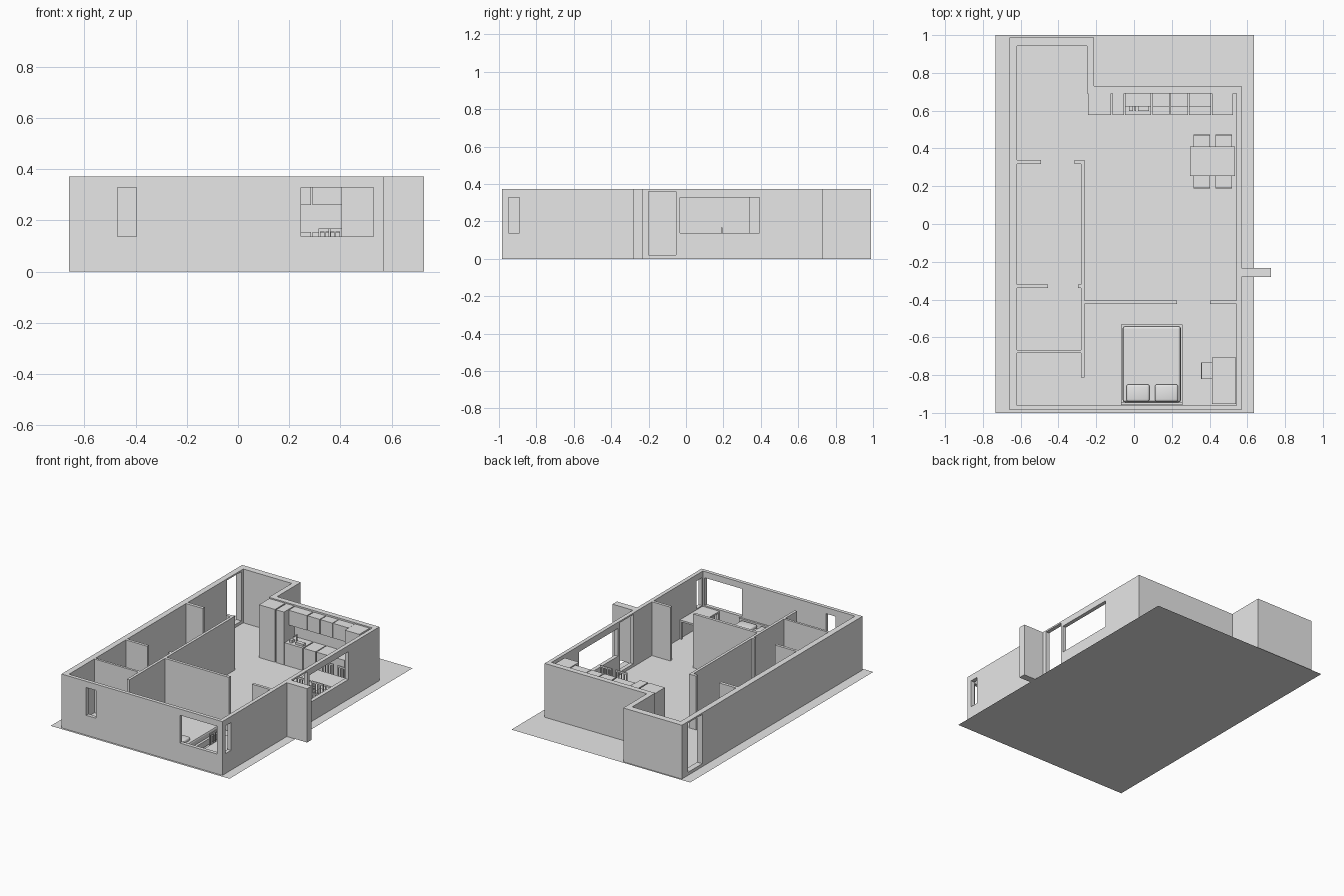
import bpy, bmesh
from mathutils import Matrix, Vector

if "Cube" in bpy.data.objects:
    bpy.data.objects.remove(bpy.data.objects["Cube"])

GREY = (0.8, 0.8, 0.8, 1)
mat = bpy.data.materials.new("plain grey")
mat.use_nodes = True
mat.diffuse_color = GREY
mat.node_tree.nodes["Principled BSDF"].inputs["Base Color"].default_value = GREY
H = 0.372  # wall height


def make(name, bm):
    bmesh.ops.recalc_face_normals(bm, faces=bm.faces)
    me = bpy.data.meshes.new(name)
    bm.to_mesh(me)
    bm.free()
    me.materials.append(mat)
    ob = bpy.data.objects.new(name, me)
    bpy.context.collection.objects.link(ob)
    return ob


def add_box(bm, x, y, z):
    """Box spanning the given (low, high) ranges."""
    size = [b - a for a, b in (x, y, z)]
    mid = [(a + b) / 2 for a, b in (x, y, z)]
    m = Matrix.Translation(mid) @ Matrix.Diagonal((*size, 1))
    bmesh.ops.create_cube(bm, size=1, matrix=m)


def boxes(name, parts):
    bm = bmesh.new()
    for p in parts:
        add_box(bm, *p)
    return make(name, bm)


def soft_box(name, part, width, segments):
    ob = boxes(name, [part])
    mod = ob.modifiers.new("bevel", "BEVEL")
    mod.width, mod.segments = width, segments
    return ob


# Floor slab, a single sheet facing up
bm = bmesh.new()
corners = [(-0.732, -1), (0.635, -1), (0.635, 1), (-0.732, 1)]
bm.faces.new([bm.verts.new((x, y, 0)) for x, y in corners])
make("floor", bm)

# Outer walls: L-shaped ring, extruded
outer = [(-0.66, -0.985), (0.57, -0.985), (0.57, 0.73), (-0.212, 0.73), (-0.212, 0.988), (-0.66, 0.988)]
inner = [(-0.62, -0.96), (0.543, -0.96), (0.543, 0.692), (-0.249, 0.692), (-0.249, 0.943), (-0.62, 0.943)]
bm = bmesh.new()
o = [bm.verts.new((x, y, 0)) for x, y in outer]
i = [bm.verts.new((x, y, 0)) for x, y in inner]
for k in range(len(o)):
    n = (k + 1) % len(o)
    bm.faces.new((o[k], o[n], i[n], i[k]))
ext = bmesh.ops.extrude_face_region(bm, geom=bm.faces[:])
top = [v for v in ext["geom"] if isinstance(v, bmesh.types.BMVert)]
bmesh.ops.translate(bm, vec=(0, 0, H), verts=top)
walls = make("outer_walls", bm)

# Window and door openings cut through the walls
WIN, DOOR = (0.137, 0.329), (0.021, 0.361)
FRONT, RIGHT, LEFT = (-1.05, -0.9), (0.5, 0.63), (-0.7, -0.58)
cutter = boxes("opening_cutter", [
    ((-0.471, -0.397), FRONT, WIN),
    ((0.245, 0.529), (-1.05, -0.955), WIN),
    ((0.5425, 0.63), (-0.95, -0.89), WIN),
    (RIGHT, (-0.033, 0.392), WIN),
    (RIGHT, (-0.2, -0.053), DOOR),
    (LEFT, (0.765, 0.922), DOOR),
])
cutter.hide_render = True
mod = walls.modifiers.new("openings", "BOOLEAN")
mod.object, mod.solver = cutter, "EXACT"
bpy.context.view_layer.objects.active = walls
bpy.ops.object.modifier_apply(modifier=mod.name)
bpy.data.objects.remove(cutter)

# Fin wall beside the entrance
boxes("entrance_fin", [((0.57, 0.725), (-0.281, -0.233), (0, H))])

# Interior partitions
FULL = (0, H)
boxes("partitions", [
    ((-0.281, -0.262), (-0.812, 0.34), FULL),
    ((-0.62, -0.492), (0.318, 0.34), FULL),
    ((-0.315, -0.281), (0.318, 0.34), FULL),
    ((-0.62, -0.455), (-0.34, -0.321), FULL),
    ((-0.297, -0.281), (-0.34, -0.321), FULL),
    ((-0.62, -0.281), (-0.684, -0.668), FULL),
    ((-0.262, 0.228), (-0.424, -0.404), FULL),
    ((0.403, 0.543), (-0.424, -0.404), FULL),
])

# Kitchen: tall units, base units and wall units along the back
BACK = 0.69
for name, x in (("fridge", (-0.244, -0.122)), ("tall_cabinet", (-0.114, -0.053)),
                ("corner_tall_cabinet", (0.413, 0.523))):
    boxes(name, [(x, (0.578, BACK), (0, 0.365))])
for x in ((-0.048, 0.09), (0.097, 0.188), (0.194, 0.285), (0.29, 0.408)):
    boxes("base_cabinet", [(x, (0.578, BACK), (0, 0.155))])
    boxes("wall_cabinet", [(x, (0.623, BACK), (0.26, 0.362))])
boxes("tap", [((0.002, 0.01), (0.63, 0.638), (0.155, 0.205)),
              ((0.002, 0.01), (0.598, 0.638), (0.199, 0.205))])
boxes("pots", [((-0.026, -0.006), (0.597, 0.625), (0.155, 0.175)),
               ((0.02, 0.08), (0.597, 0.625), (0.155, 0.17))])


def table(name, x, y, height, leg):
    parts = [(x, y, (height - 0.012, height))]
    for lx in ((x[0], x[0] + leg), (x[1] - leg, x[1])):
        for ly in ((y[0], y[0] + leg), (y[1] - leg, y[1])):
            parts.append((lx, ly, (0, height - 0.012)))
    boxes(name, parts)


def chair(name, x, y, turns):
    """Slatted chair with its back at (x, y); the seat runs towards +y before turning."""
    w, d, t = 0.044, 0.09, 0.007
    parts = [((-w, w), (0, d), (0.075, 0.084))]
    for s in (-w, w - t):
        parts.append(((s, s + t), (0, t), (0, 0.168)))
        parts.append(((s, s + t), (d - t, d), (0, 0.075)))
    for s in (-0.02, 0, 0.02):
        parts.append(((s - t / 2, s + t / 2), (0.001, 0.006), (0.084, 0.158)))
    parts.append(((-w, w), (0, t), (0.156, 0.168)))
    ob = boxes(name, parts)
    ob.data.transform(Matrix.Translation((x, y, 0)) @ Matrix.Rotation(turns * 1.5707963, 4, "Z"))


# Dining set
table("dining_table", (0.297, 0.535), (0.255, 0.411), 0.13, 0.012)
for x in (0.359, 0.476):
    chair("dining_chair", x, 0.188, 0)
    chair("dining_chair", x, 0.475, 2)

# Desk and its chair
table("desk", (0.412, 0.541), (-0.953, -0.706), 0.132, 0.012)
chair("desk_chair", 0.354, -0.776, -1)

# Bed with headboard, mattress and pillows
boxes("bed_frame", [((-0.069, 0.257), (-0.957, -0.533), (0.015, 0.055))])
boxes("headboard", [((-0.069, 0.257), (-0.957, -0.944), (0, 0.13))])
soft_box("mattress", ((-0.06, 0.248), (-0.944, -0.54), (0.055, 0.1)), 0.012, 2)
for x in ((-0.04, 0.082), (0.111, 0.234)):
    pillow = soft_box("pillow", (x, (-0.94, -0.849), (0.098, 0.126)), 0.012, 3)
    for p in pillow.data.polygons:
        p.use_smooth = True
